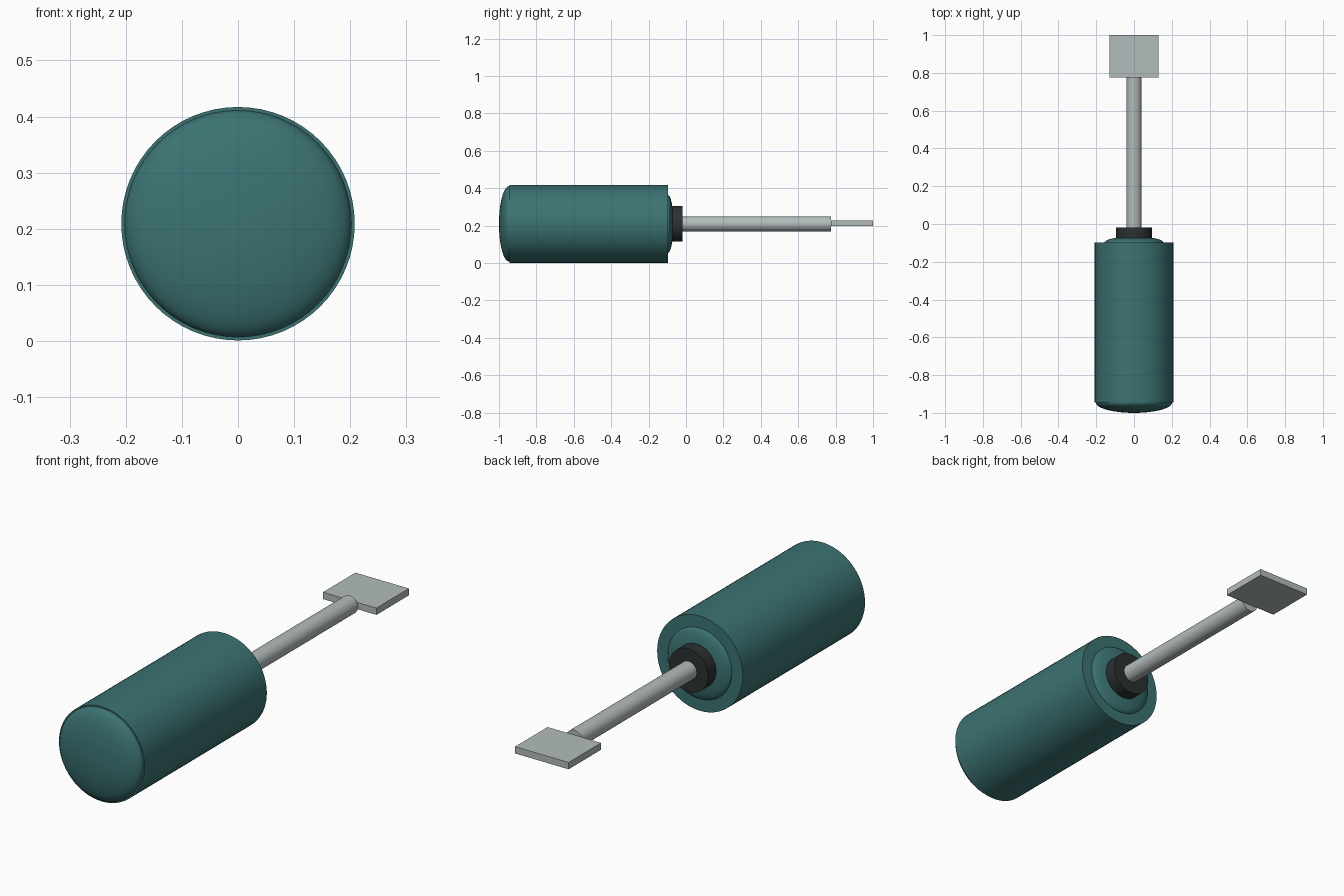
import bpy, bmesh, math

if "Cube" in bpy.data.objects:
    bpy.data.objects.remove(bpy.data.objects["Cube"])

AXIS_Z = 0.209


def material(name, rgb):
    m = bpy.data.materials.new(name)
    m.diffuse_color = (*rgb, 1)
    m.use_nodes = True
    m.node_tree.nodes["Principled BSDF"].inputs["Base Color"].default_value = m.diffuse_color
    return m


teal = material("teal_plastic", (0.045, 0.17, 0.17))
black = material("black_rubber", (0.025, 0.03, 0.03))
steel = material("steel", (0.45, 0.5, 0.5))


def finish(bm, name, mat):
    bmesh.ops.recalc_face_normals(bm, faces=bm.faces[:])
    mesh = bpy.data.meshes.new(name)
    bm.to_mesh(mesh)
    bm.free()
    mesh.materials.append(mat)
    ob = bpy.data.objects.new(name, mesh)
    bpy.context.collection.objects.link(ob)
    ob.location.z = AXIS_Z
    return ob


def lathe(name, profile, mat, sides=64):
    """Spin (radius, y) points around the tool's long axis."""
    bm = bmesh.new()
    verts = [bm.verts.new((r, y, 0)) for r, y in profile]
    edges = [bm.edges.new(pair) for pair in zip(verts, verts[1:])]
    bmesh.ops.spin(bm, geom=verts + edges, cent=(0, 0, 0), axis=(0, 1, 0),
                   angle=2 * math.pi, steps=sides)
    bmesh.ops.remove_doubles(bm, verts=bm.verts[:], dist=1e-5)
    ob = finish(bm, name, mat)
    bpy.ops.object.select_all(action='DESELECT')
    ob.select_set(True)
    bpy.context.view_layer.objects.active = ob
    bpy.ops.object.shade_smooth_by_angle(angle=math.radians(30))
    return ob


def dome(radius, y, depth, steps=12):
    """Quarter ellipse from the rim to the tip."""
    angles = [math.pi / 2 * i / steps for i in range(steps + 1)]
    return [(radius * math.cos(a), y + depth * math.sin(a)) for a in angles]


# Handle: domed butt, straight grip, shallow dome at the shaft end
butt = dome(0.202, -0.945, -0.055)[::-1]
nose = dome(0.155, -0.097, 0.03)
lathe("handle", butt + [(0.208, -0.945), (0.208, -0.097)] + nose, teal)

# Collar and shaft
lathe("collar", [(0, -0.085), (0.095, -0.085), (0.095, -0.018), (0, -0.018)], black)
lathe("shaft", [(0, -0.06), (0.04, -0.06), (0.04, 0.775), (0, 0.775)], steel, 32)

# Flat blade tip
bm = bmesh.new()
bmesh.ops.create_cube(bm, size=1)
bmesh.ops.scale(bm, vec=(0.26, 0.225, 0.03), verts=bm.verts[:])
bmesh.ops.translate(bm, vec=(0, 0.8875, 0.004), verts=bm.verts[:])
finish(bm, "blade_tip", steel)
